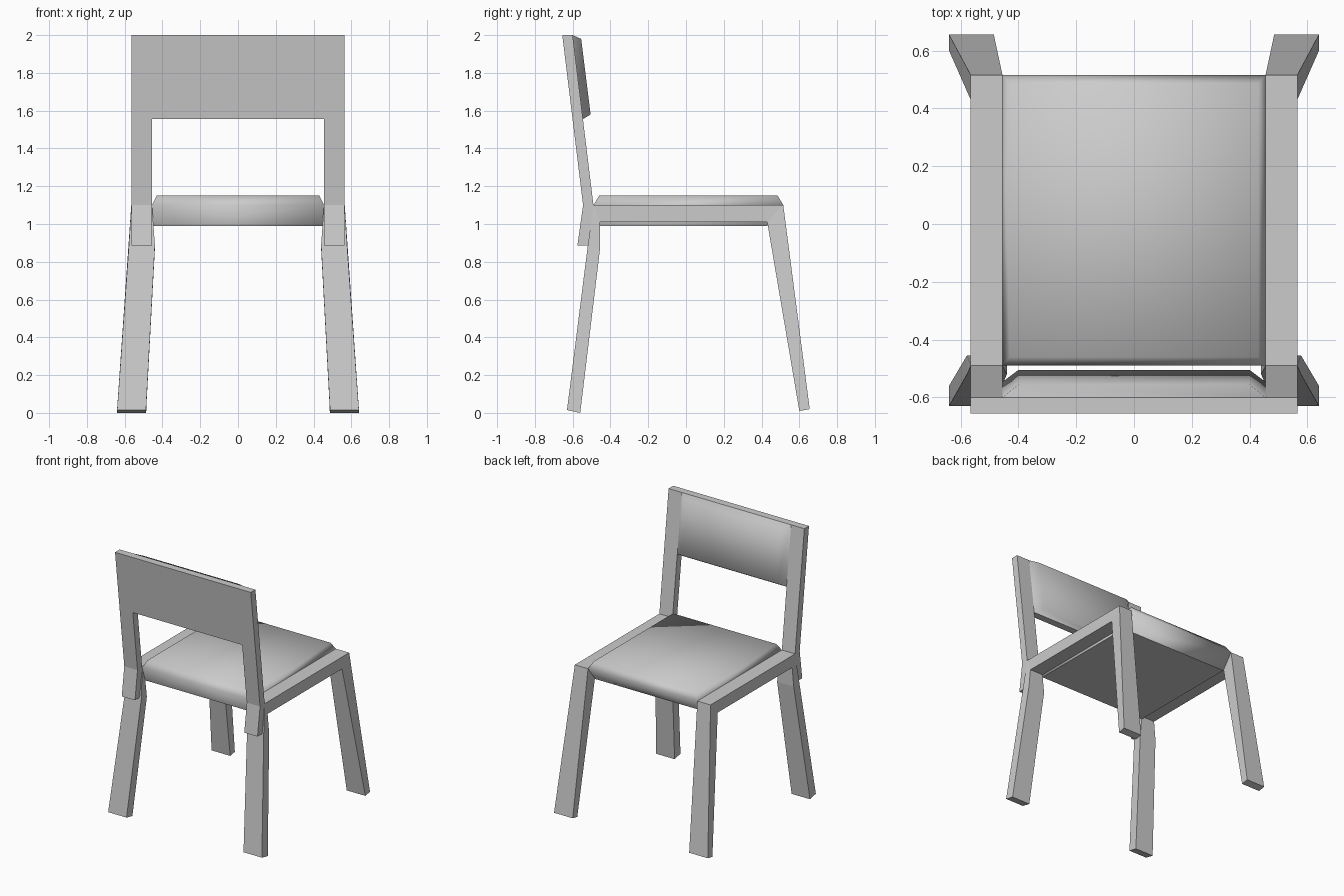
import bpy

cube = bpy.data.objects.get("Cube")
if cube:
    bpy.data.objects.remove(cube, do_unlink=True)

grey = bpy.data.materials.new("light grey")
grey.use_nodes = True
colour = (0.6, 0.6, 0.6, 1)
grey.diffuse_color = colour
grey.node_tree.nodes["Principled BSDF"].inputs["Base Color"].default_value = colour

INNER, OUTER = 0.455, 0.565   # side frame, inner and outer x


def loft(name, rings, ngon_caps=True):
    """Skin a chain of equal-length point rings and close both ends."""
    n = len(rings[0])
    verts = [p for ring in rings for p in ring]
    faces = [list(range(n))[::-1], list(range(len(verts) - n, len(verts)))]
    for r in range(len(rings) - 1):
        for i in range(n):
            j = (i + 1) % n
            faces.append([r * n + i, r * n + j, (r + 1) * n + j, (r + 1) * n + i])
    mesh = bpy.data.meshes.new(name)
    mesh.from_pydata(verts, [], faces)
    mesh.materials.append(grey)
    obj = bpy.data.objects.new(name, mesh)
    bpy.context.collection.objects.link(obj)
    # consistent outward normals
    bpy.ops.object.select_all(action='DESELECT')
    bpy.context.view_layer.objects.active = obj
    obj.select_set(True)
    bpy.ops.object.mode_set(mode='EDIT')
    bpy.ops.mesh.select_all(action='SELECT')
    bpy.ops.mesh.normals_make_consistent(inside=False)
    bpy.ops.object.mode_set(mode='OBJECT')
    return obj


def section(xi, xo, a, b):
    """Four-cornered section between two (y, z) points."""
    return [(xi, *a), (xo, *a), (xo, *b), (xi, *b)]


def mirror(obj):
    obj.modifiers.new("Mirror", 'MIRROR')


def cushion(obj):
    """Soft shading everywhere except the flat base (the first face)."""
    for face in obj.data.polygons:
        face.use_smooth = face.index != 0


# Side frames: splayed leg, seat rail and bent leg in one strip
mirror(loft("side_frame", [
    section(0.485, 0.64, (0.655, 0.02), (0.60, 0.01)),
    section(INNER, OUTER, (0.515, 1.10), (0.43, 1.01)),
    section(INNER, OUTER, (-0.49, 1.10), (-0.455, 1.01)),
    section(0.44, 0.578, (-0.52, 0.885), (-0.455, 0.87)),
    section(0.487, 0.64, (-0.63, 0.015), (-0.56, 0)),
]))

# Lower ends of the back posts, lapping over the legs
mirror(loft("post_end", [
    section(INNER, OUTER, (-0.575, 0.885), (-0.515, 0.885)),
    section(INNER, OUTER, (-0.545, 1.10), (-0.49, 1.10)),
]))

# Back posts and board: one leaning arch
half = [(INNER, 1.555), (INNER, 1.10), (OUTER, 1.10), (OUTER, 2.0)]
outline = half + [(-x, z) for x, z in reversed(half)]
lean = -0.11 / 0.9


def post_y(z):
    return -0.545 + lean * (z - 1.10)


loft("back_frame", [[(x, post_y(z) + d, z) for x, z in outline] for d in (0, 0.055)])


# Back cushion with sloped edges
def pad_ring(x, low, high):
    return [(-x, *low), (x, *low), (x, *high), (-x, *high)]


cushion(loft("back_cushion", [
    pad_ring(INNER, (-0.546, 1.555), (-0.60, 2.0)),
    pad_ring(0.40, (-0.505, 1.58), (-0.555, 1.98)),
]))


# Seat cushion: tapered underneath, sloped around the top
def seat_ring(x, back, front, z):
    return [(-x, back, z), (x, back, z), (x, front, z), (-x, front, z)]


cushion(loft("seat_cushion", [
    seat_ring(INNER, -0.455, 0.43, 0.99),
    seat_ring(INNER, -0.49, 0.515, 1.10),
    seat_ring(0.43, -0.46, 0.485, 1.15),
]))
